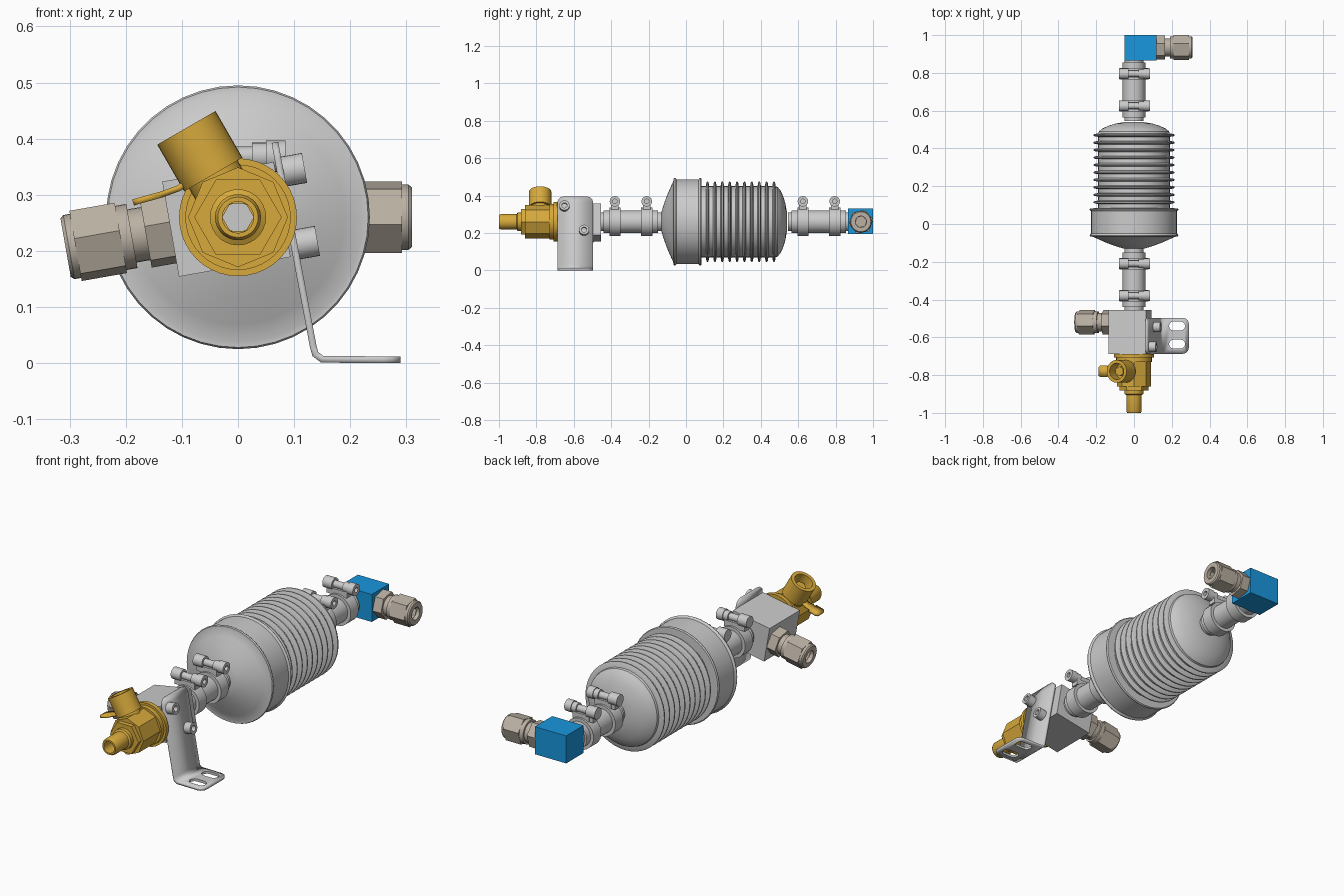
import bpy, bmesh, math
from mathutils import Vector, Matrix

if "Cube" in bpy.data.objects:
    bpy.data.objects.remove(bpy.data.objects["Cube"])

ZC = 0.26                      # height of the main axis
T = math.radians(10)           # roll of the front block
U, V = Vector((math.cos(T), 0, math.sin(T))), Vector((-math.sin(T), 0, math.cos(T)))


def material(name, rgb):
    m = bpy.data.materials.new(name)
    m.diffuse_color = (*rgb, 1)
    m.use_nodes = True
    m.node_tree.nodes["Principled BSDF"].inputs["Base Color"].default_value = m.diffuse_color
    return m


BRASS = material("brass", (0.68, 0.40, 0.045))
NICKEL = material("nickel", (0.50, 0.44, 0.37))
BLUE = material("blue", (0.01, 0.31, 0.74))


def roll(u, y, v):
    """Point in the rolled frame of the front block."""
    return Vector((0, y, ZC)) + U * u + V * v


def finish(name, bm, mat=None, angle=30):
    bmesh.ops.recalc_face_normals(bm, faces=bm.faces)
    me = bpy.data.meshes.new(name)
    bm.to_mesh(me)
    bm.free()
    ob = bpy.data.objects.new(name, me)
    bpy.context.collection.objects.link(ob)
    if mat:
        me.materials.append(mat)
    bpy.ops.object.select_all(action='DESELECT')
    bpy.context.view_layer.objects.active = ob
    ob.select_set(True)
    if angle:
        bpy.ops.object.shade_smooth_by_angle(angle=math.radians(angle))
    return ob


def lathe(name, prof, origin, axis, sides=32, mat=None, closed=False, phase=0):
    """Spin (distance, radius) points around an axis."""
    bm = bmesh.new()
    vs = [bm.verts.new((r * math.cos(phase), r * math.sin(phase), t)) for t, r in prof]
    es = [bm.edges.new(p) for p in zip(vs, vs[1:])]
    if closed:
        es.append(bm.edges.new((vs[-1], vs[0])))
    bmesh.ops.spin(bm, geom=vs + es, cent=(0, 0, 0), axis=(0, 0, 1),
                   angle=2 * math.pi, steps=sides, use_merge=True)
    bmesh.ops.remove_doubles(bm, verts=bm.verts, dist=1e-5)
    q = Vector(axis).to_track_quat('Z', 'Y').to_matrix().to_4x4()
    bm.transform(Matrix.Translation(origin) @ q)
    return finish(name, bm, mat)


def rod(name, a, b, r, origin, axis, sides=24, mat=None, phase=0):
    return lathe(name, [(a, 0), (a, r), (b, r), (b, 0)], origin, axis, sides, mat, phase=phase)


def tube(name, a, b, r, hole, origin, axis, sides=28, mat=None):
    return lathe(name, [(a, hole), (a, r), (b, r), (b, hole)], origin, axis, sides, mat, True)


def box(name, centre, size, mat=None, angle=0):
    bm = bmesh.new()
    bmesh.ops.create_cube(bm, size=1)
    bm.transform(Matrix.Translation(centre) @ Matrix.Rotation(-angle, 4, 'Y')
                 @ Matrix.Diagonal((*size, 1)))
    return finish(name, bm, mat, 0)


def strip(name, path, y, thick, mat=None):
    """Bent sheet following (x, z, half width) points."""
    bm = bmesh.new()
    rows = [(bm.verts.new((x, y - w, z)), bm.verts.new((x, y + w, z))) for x, z, w in path]
    for p, q in zip(rows, rows[1:]):
        bm.faces.new((p[0], p[1], q[1], q[0]))
    ob = finish(name, bm, mat)
    s = ob.modifiers.new("thickness", 'SOLIDIFY')
    s.thickness, s.offset, s.use_even_offset = thick, 0, True
    return ob


Y = (0, 1, 0)
AX = Vector((0, 0, ZC))

# Filter canister with front cap, ribs and rear dome
lathe("canister", [(-.13, 0), (-.13, .055), (-.12, .09), (-.1, .145), (-.08, .19), (-.066, .222),
                   (-.066, .232), (-.06, .235), (-.054, .232), (-.05, .227), (.068, .227),
                   (.072, .233), (.077, .235), (.083, .231), (.084, .19), (.475, .19), (.49, .186),
                   (.505, .168), (.519, .138), (.531, .1), (.539, .055), (.539, 0)], AX, Y, 44)
for i in range(10):
    y = .115 + i * .0395
    lathe(f"rib_{i}", [(y - .01, .185), (y - .006, .209), (y - .003, .214), (y + .003, .214),
                       (y + .006, .209), (y + .01, .185)], AX, Y, 44)

# Hoses with their spigots and worm clamps
for side, a, b in (("front", -.44, -.15), ("rear", .565, .855)):
    rod(side + "_spigot", a - .02, b + .025, .05, AX, Y, 32)
    tube(side + "_hose", a, b, .06, .045, AX, Y, 32)
    for k, y in enumerate((a + .06, b - .06)):
        n = f"{side}_clamp_{k}"
        tube(n + "_band", y - .03, y + .03, .076, .055, AX, Y, 32)
        box(n + "_saddle", (0, y, ZC + .08), (.09, .04, .03))
        top = (0, y, .369)
        rod(n + "_barrel", -.08, -.03, .028, top, (1, 0, 0))
        rod(n + "_shaft", -.03, .03, .017, top, (1, 0, 0), 16)
        rod(n + "_collar", .025, .05, .024, top, (1, 0, 0))
        tube(n + "_head", .05, .085, .028, .012, top, (1, 0, 0))
        for x in (-.055, .037):
            box(n + "_lug", (x, y, .345), (.02, .036, .04))


# Compression fitting: hex base, neck, hex nut and open round end
def fitting(name, origin, axis):
    rod(name + "_base", 0, .045, .065, origin, axis, 6, NICKEL, .2)
    rod(name + "_neck", .045, .09, .048, origin, axis, 28, NICKEL)
    rod(name + "_shoulder", .07, .1, .058, origin, axis, 28, NICKEL)
    lathe(name + "_nut", [(.09, .03), (.09, .067), (.172, .067), (.172, .03)],
          origin, axis, 6, NICKEL, True, .2)
    lathe(name + "_rim", [(.16, .03), (.16, .058), (.184, .058), (.19, .053), (.19, .03)],
          origin, axis, 32, NICKEL, True)
    rod(name + "_bore", .09, .12, .032, origin, axis, 24, NICKEL)


# Rear elbow block
box("elbow_block", (.035, .9325, .2625), (.17, .135, .135), BLUE)
fitting("rear_fitting", Vector((.12, .935, ZC)), (1, 0, 0))

# Front manifold block and its fitting
box("manifold_block", roll(-.021, -.572, 0), (.202, .235, .172), angle=T)
fitting("front_fitting", roll(-.122, -.52, 0), -U)

# Mounting bracket with rounded corners and two slots
R, W = .03, .095
path = []
for a in (0, 30, 60, 90):
    p = roll(.088, 0, .12 - R + R * math.cos(math.radians(a)))
    path.append((p.x, p.z, W - R + R * math.sin(math.radians(a))))
path += [(.134, .03, W), (.138, .016, W), (.15, .007, W)]
for a in (90, 60, 30, 0):
    path.append((.29 - R + R * math.cos(math.radians(a)), .006,
                 W - R + R * math.sin(math.radians(a))))
bracket = strip("mounting_bracket", path, -.592, .012)
for k, y in enumerate((-.54, -.636)):
    bm = bmesh.new()
    bmesh.ops.create_cone(bm, cap_ends=True, segments=24, radius1=.024, radius2=.024, depth=.1)
    for v in bm.verts:
        v.co.x += math.copysign(.018, v.co.x) if abs(v.co.x) > 1e-5 else 0
    bm.transform(Matrix.Translation((.228, y, 0)))
    cutter = finish(f"slot_cutter_{k}", bm, None, 0)
    cutter.hide_render = True
    cutter.hide_set(True)
    cut = bracket.modifiers.new("slot", 'BOOLEAN')
    cut.operation, cut.object, cut.solver = 'DIFFERENCE', cutter, 'EXACT'

# Socket bolts holding the bracket
for k, (y, v) in enumerate(((-.65, .066), (-.545, -.066))):
    o = roll(.09, y, v)
    tube(f"bolt_{k}_head", 0, .042, .027, .014, o, U, 24)
    rod(f"bolt_{k}_socket", 0, .022, .016, o, U, 6)

# Brass drain valve: flange, faceted body, collar and tail
F = (0, -1, 0)
tube("valve_flange", .688, .708, .105, .028, AX, F, 40, BRASS)
tube("valve_washer", .708, .73, .094, .028, AX, F, 40, BRASS)
tube("valve_body", .73, .86, .089, .028, AX, F, 8, BRASS)
tube("valve_nut", .86, .882, .078, .028, AX, F, 6, BRASS)
lathe("valve_tail", [(.87, .028), (.87, .05), (.9, .05), (.905, .041), (.99, .041), (1, .036),
                     (1, .028)], AX, F, 28, BRASS, True)

# Tilted side branch with recessed stem, and the lever
B, o = (-.5, 0, .866), Vector((0, -.78, ZC))
rod("branch_neck", .03, .1, .05, o, B, 28, BRASS)
lathe("branch_cup", [(.088, 0), (.088, .06), (.184, .06), (.184, .043), (.115, .043), (.115, 0)],
      o, B, 36, BRASS)
rod("branch_stem", .11, .155, .026, o, B, 6, BRASS)
strip("valve_lever", [(-.02, .382, .018), (-.085, .327, .018), (-.105, .312, .018),
                      (-.135, .301, .02), (-.142, .299, .03), (-.178, .289, .03),
                      (-.187, .286, .022)], -.78, .011, BRASS)
